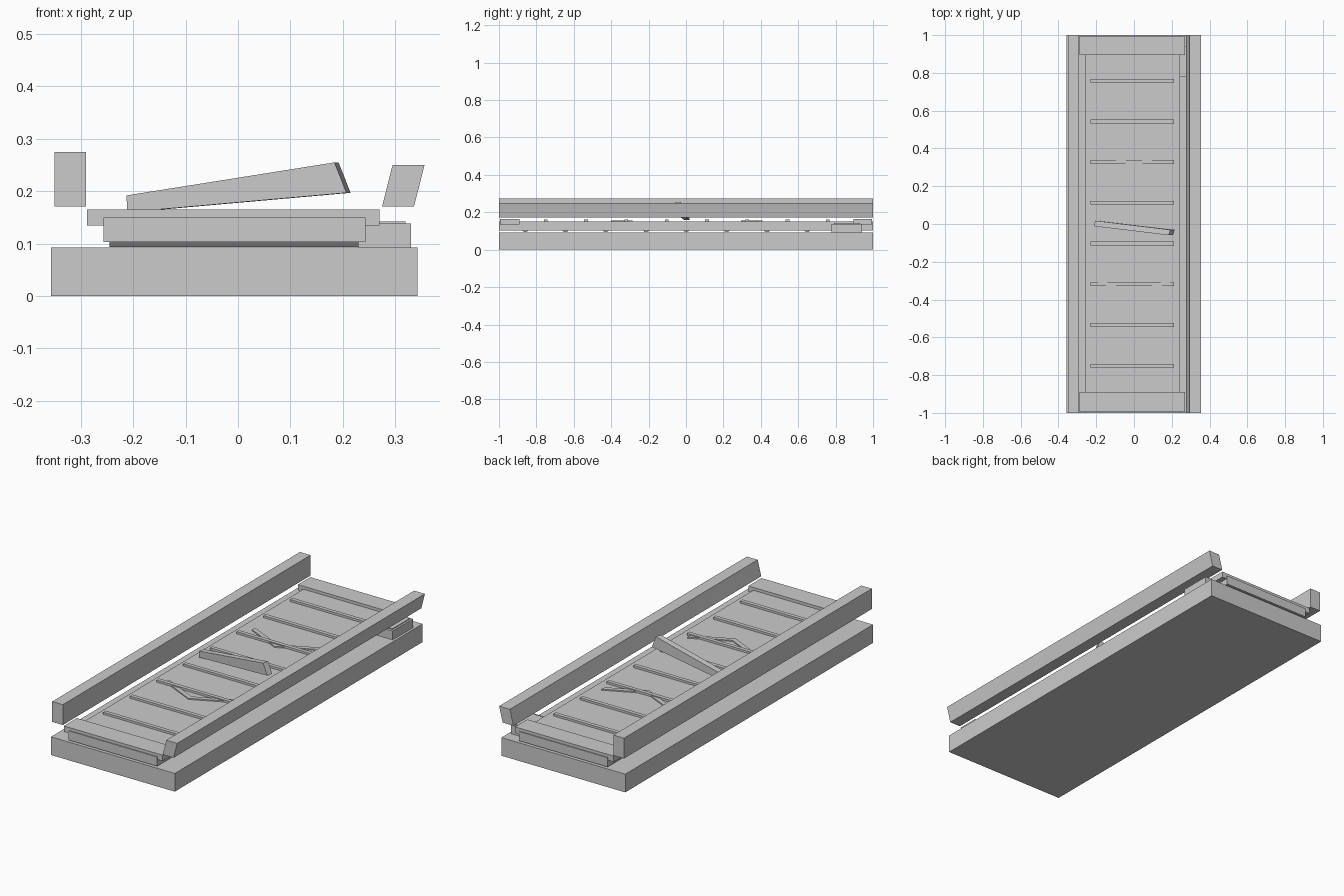
import bpy, math
from mathutils import Vector

if "Cube" in bpy.data.objects:
    bpy.data.objects.remove(bpy.data.objects["Cube"])


def mesh(name, verts, faces):
    me = bpy.data.meshes.new(name)
    me.from_pydata(verts, [], faces)
    ob = bpy.data.objects.new(name, me)
    bpy.context.collection.objects.link(ob)
    return ob


def loft(name, a, b):
    """Closed prism between two matching loops."""
    n = len(a)
    faces = [tuple(range(n))[::-1], tuple(range(n, 2 * n))]
    faces += [(i, (i + 1) % n, n + (i + 1) % n, n + i) for i in range(n)]
    return mesh(name, list(a) + list(b), faces)


def box(name, x0, x1, y0, y1, z0, z1):
    lower = [(x0, y0, z0), (x1, y0, z0), (x1, y1, z0), (x0, y1, z0)]
    return loft(name, lower, [(x, y, z1) for x, y, z in lower])


def rail(name, profile):
    """Side rail running the full length, from an x-z profile."""
    return loft(name, [(x, -1, z) for x, z in profile], [(x, 1, z) for x, z in profile])


# Base and belt bed
box("base", -0.357, 0.343, -1, 1, 0, 0.093)
box("belt_bed", -0.257, 0.243, -1, 1, 0.103, 0.15)

# End covers
box("front_cover", -0.288, 0.27, -0.995, -0.89, 0.135, 0.165)
box("back_cover", -0.288, 0.27, 0.895, 0.995, 0.135, 0.165)

# Side rails, the right one leaning outward
rail("left_rail", [(-0.35, 0.171), (-0.29, 0.171), (-0.29, 0.275), (-0.35, 0.275)])
rail("right_rail", [(0.275, 0.171), (0.336, 0.171), (0.356, 0.25), (0.295, 0.25)])

# Motor housing with its thin lid
box("motor_housing", 0.23, 0.33, 0.777, 0.94, 0.093, 0.138)
box("motor_lid", 0.23, 0.32, 0.79, 0.93, 0.138, 0.142)

# Cross slats on the belt
for i in range(8):
    y = -0.75 + i * 0.2155
    box(f"belt_slat_{i + 1}", -0.23, 0.212, y - 0.01, y + 0.01, 0.148, 0.161)

# Rollers showing slightly under the bed
for i in range(9):
    y = -0.86 + i * 0.2155
    ring = [(y + 0.02 * math.cos(k * math.tau / 8 + math.pi / 8),
             0.114 + 0.022 * math.sin(k * math.tau / 8 + math.pi / 8)) for k in range(8)]
    loft(f"roller_{i + 1}", [(-0.245, a, b) for a, b in ring], [(0.23, a, b) for a, b in ring])

# Low chevron markers pointing to the front
for name, y in (("front_chevron", -0.40), ("back_chevron", 0.295)):
    outline = [(0, y), (0.19, y + 0.09), (0.19, y + 0.115), (0, y + 0.025),
               (-0.19, y + 0.115), (-0.19, y + 0.09)]
    verts = [(px, py, z) for z in (0.149, 0.156) for px, py in outline]
    sides = [(i, (i + 1) % 6, 6 + (i + 1) % 6, 6 + i) for i in range(6)]
    caps = [(6, 7, 8, 9), (6, 9, 10, 11), (3, 2, 1, 0), (5, 4, 3, 0)]
    mesh(name, verts, sides + caps)

# Tapered diverter arm lying across the belt
side = Vector((0.004, 0.0145, 0))
arm = [Vector(p) for p in ((-0.207, 0.003, 0.160), (0.211, -0.045, 0.197),
                           (0.188, -0.045, 0.255), (-0.209, 0.003, 0.192))]
loft("diverter_arm", [p - side for p in arm], [p + side for p in arm])
